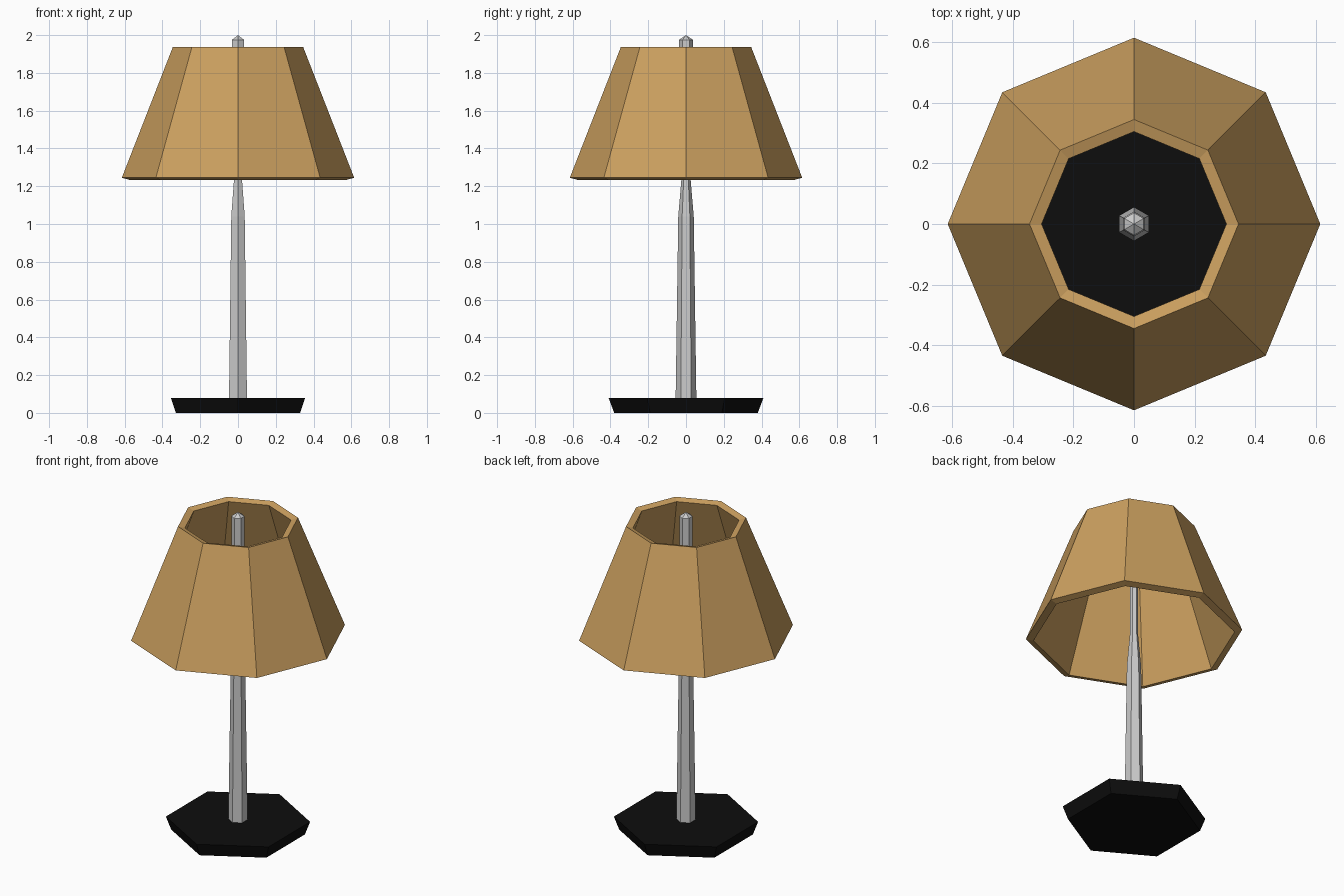
import bpy
import bmesh
from math import cos, sin, pi

cube = bpy.data.objects.get("Cube")
if cube:
    bpy.data.objects.remove(cube, do_unlink=True)


def material(name, rgb, roughness):
    mat = bpy.data.materials.new(name)
    mat.use_nodes = True
    mat.diffuse_color = (*rgb, 1)
    bsdf = mat.node_tree.nodes["Principled BSDF"]
    bsdf.inputs["Base Color"].default_value = (*rgb, 1)
    bsdf.inputs["Roughness"].default_value = roughness
    return mat


def lathe(name, profile, sides, mat, closed=False):
    """Faceted solid from (radius, height) points, with a corner on the y axis.
    A closed profile makes a hollow ring; an open one is capped at both ends."""
    bm = bmesh.new()
    rings = []
    for radius, z in profile:
        angles = [pi / 2 + 2 * pi * i / sides for i in range(sides)]
        rings.append([bm.verts.new((radius * cos(a), radius * sin(a), z)) for a in angles])
    pairs = list(zip(rings, rings[1:]))
    if closed:
        pairs.append((rings[-1], rings[0]))
    else:
        bm.faces.new(rings[0])
        bm.faces.new(rings[-1])
    for low, high in pairs:
        for i in range(sides):
            j = (i + 1) % sides
            bm.faces.new((low[i], low[j], high[j], high[i]))
    bmesh.ops.remove_doubles(bm, verts=bm.verts, dist=0.0001)
    bmesh.ops.recalc_face_normals(bm, faces=bm.faces)
    mesh = bpy.data.meshes.new(name)
    bm.to_mesh(mesh)
    bm.free()
    mesh.materials.append(mat)
    obj = bpy.data.objects.new(name, mesh)
    bpy.context.collection.objects.link(obj)
    return obj


black = material("matte black", (0.004, 0.004, 0.004), 0.6)
metal = material("light grey metal", (0.60, 0.60, 0.60), 0.4)
fabric = material("tan fabric", (0.60, 0.35, 0.115), 0.8)

# Six-sided foot, flaring upward
lathe("base", [(0.38, 0), (0.41, 0.08)], 6, black)

# Tapered stem with a slim neck inside the shade
lathe("stem", [(0.055, 0.07), (0.041, 1.04), (0.024, 1.24), (0.024, 1.6)], 6, metal)

# Upper rod with a pointed cap
lathe("finial", [(0.024, 1.6), (0.037, 1.7), (0.037, 1.975), (0, 2.0)], 6, metal)

# Eight-sided hollow shade, open at both ends
lathe("lampshade", [(0.615, 1.245), (0.345, 1.937), (0.305, 1.925), (0.572, 1.233)],
      8, fabric, closed=True)
